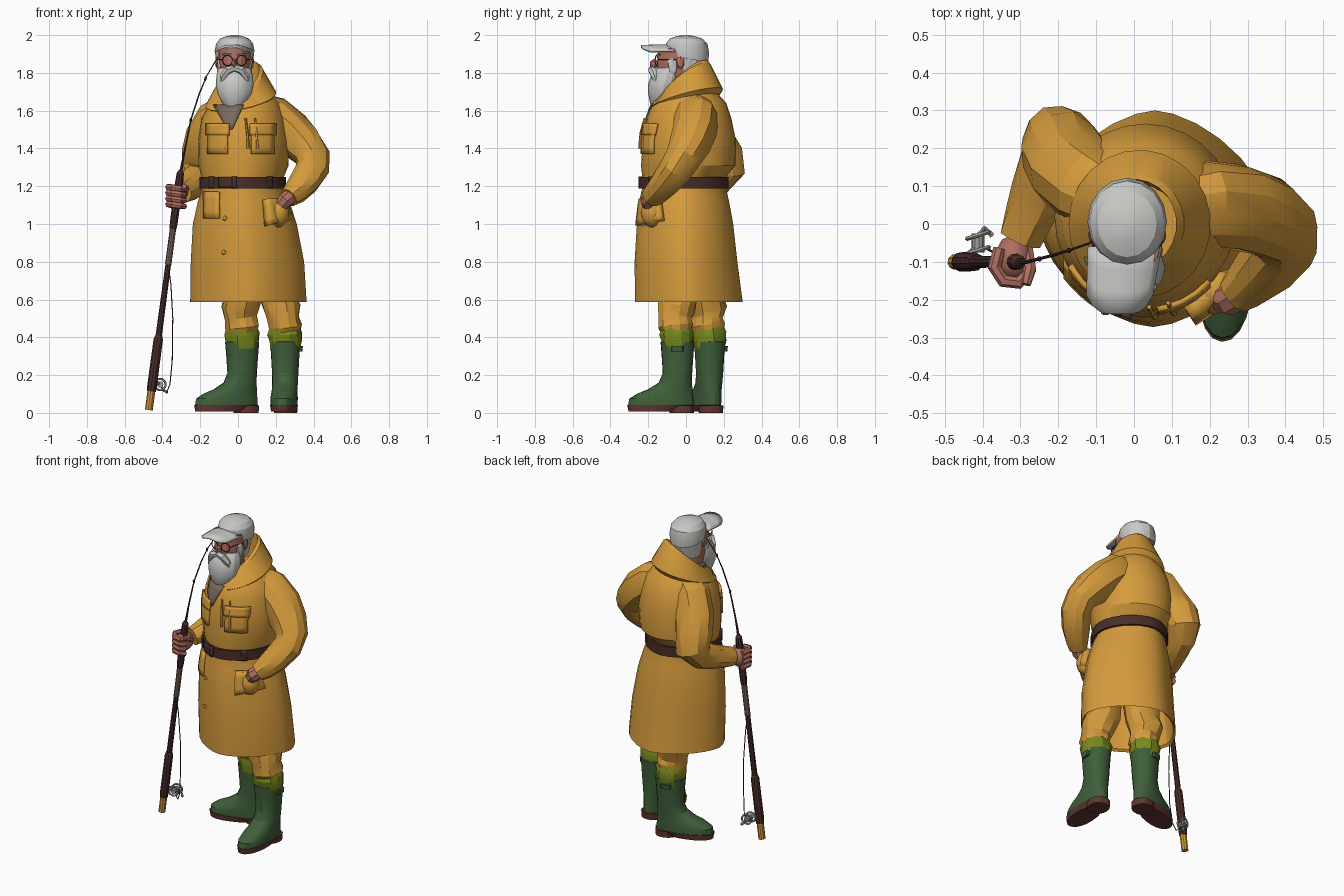
import bpy, bmesh, math, random
from mathutils import Vector, Matrix
random.seed(4)

def mat(name, r, g, b):
    m = bpy.data.materials.new(name)
    m.diffuse_color = (r, g, b, 1)
    return m

AMBER = mat("amber_cloth", 0.66, 0.325, 0.045)
GREEN = mat("boot_green", 0.05, 0.115, 0.042)
LIGHT = mat("light_grey", 0.58, 0.58, 0.56)
SKIN = mat("skin", 0.43, 0.16, 0.115)
BELT = mat("dark_brown", 0.065, 0.027, 0.022)
SOLE = mat("sole_brown", 0.12, 0.038, 0.03)
OLIVE = mat("olive_lining", 0.19, 0.25, 0.012)
TAUPE = mat("taupe", 0.2, 0.14, 0.11)
METAL = mat("metal_grey", 0.35, 0.35, 0.34)

def mesh(name, verts, faces, m, M=None):
    me = bpy.data.meshes.new(name)
    me.from_pydata([tuple(M @ Vector(v)) if M else tuple(v) for v in verts], [], faces)
    bm = bmesh.new()
    bm.from_mesh(me)
    bmesh.ops.recalc_face_normals(bm, faces=bm.faces)
    bm.to_mesh(me)
    bm.free()
    me.materials.append(m)
    o = bpy.data.objects.new(name, me)
    bpy.context.collection.objects.link(o)
    return o

def skin_rings(rings, closed=True, caps=True):
    n = len(rings[0])
    v = [p for r in rings for p in r]
    f = [(i*n+j, i*n+(j+1) % n, (i+1)*n+(j+1) % n, (i+1)*n+j)
         for i in range(len(rings)-1) for j in range(n if closed else n-1)]
    if caps:
        f += [tuple(range(n)), tuple(range(len(v)-n, len(v)))]
    return v, f

# loft: rings of (z, cx, cy, rx, ry[, tilt_x, tilt_y]) stacked upwards, p may vary per ring
def loft(name, rings, m, n=20, p=2.0, gap=None, caps=True, M=None):
    out = []
    for i, (z, cx, cy, rx, ry, *t) in enumerate(rings):
        tx, ty = t if t else (0, 0)
        q = p[i] if isinstance(p, list) else p
        ring = []
        for k in range(n):
            a = 2*math.pi*k/n
            if gap:
                a = math.radians(gap[0] + gap[1]/2 + (360-gap[1])*k/(n-1))
            c, s = math.cos(a), math.sin(a)
            ring.append((cx + rx*math.copysign(abs(c)**(2/q), c),
                         cy + ry*math.copysign(abs(s)**(2/q), s), z + tx*c + ty*s))
        out.append(ring)
    return mesh(name, *skin_rings(out, not gap, caps and not gap), m, M)

# tube: path of (x, y, z, radius), jitter wrinkles cloth
def tube(name, pts, m, n=8, jitter=0.0):
    P = [Vector(q[:3]) for q in pts]
    T = [(P[min(i+1, len(P)-1)] - P[max(i-1, 0)]).normalized() for i in range(len(P))]
    u = T[0].orthogonal().normalized()
    rings = []
    for i, q in enumerate(pts):
        if i:
            u = T[i-1].rotation_difference(T[i]) @ u
        w = T[i].cross(u)
        rings.append([P[i] + (u*math.cos(2*math.pi*k/n) + w*math.sin(2*math.pi*k/n))
                      * q[3]*(1 + random.uniform(-jitter, jitter)) for k in range(n)])
    return mesh(name, *skin_rings(rings), m)

def ball(name, loc, size, m, rot=(0, 0, 0), sub=2):
    bpy.ops.mesh.primitive_ico_sphere_add(subdivisions=sub, radius=1, location=loc, rotation=rot)
    o = bpy.context.object
    o.name, o.scale = name, size
    o.data.materials.append(m)
    return o

# Coat body with hollow skirt, squarish on the diagonal towards the hem
COAT = [(0.588, .055, .015, .308, .285), (0.80, .05, .0, .30, .272), (1.0, .036, -.005, .275, .255),
        (1.12, .03, -.01, .242, .238), (1.19, .025, -.01, .215, .222), (1.25, .025, -.01, .218, .222),
        (1.31, .03, .012, .238, .25), (1.44, .03, .018, .24, .247), (1.56, .03, .015, .222, .225),
        (1.64, .035, .018, .185, .195), (1.70, .035, .02, .13, .14)]
POW = [1.62, 1.65, 1.7, 1.75, 1.8, 1.8, 1.9, 2, 2, 2, 2]
inner = [(.95, .04, 0, .25, .23), (.60, .055, .015, .295, .27)]
loft("coat", inner + COAT, AMBER, 28, [1.62, 1.62] + POW)
loft("belt", [(1.188, .025, -.01, .20, .2), (1.188, .025, -.01, .229, .236), (1.25, .025, -.01, .229, .236),
              (1.25, .025, -.01, .20, .2)], BELT, 28, 1.82)

def front_y(x, z):
    for a, b, p, q in zip(COAT, COAT[1:], POW, POW[1:]):
        if a[0] <= z <= b[0]:
            t = (z-a[0])/(b[0]-a[0])
            _, cx, cy, rx, ry = [g+(h-g)*t for g, h in zip(a, b)]
            e = p+(q-p)*t
            d = min(abs(x-cx)/rx, .97)
            return cy - ry*(1-d**e)**(1/e)

# patch: quad (x, z corners) wrapped over the coat front
def patch(name, c, m, off=0.004, thick=0.012, n=5):
    v = []
    for i in range(n):
        for j in range(n):
            s, t = i/(n-1), j/(n-1)
            x, z = [(c[0][k]*(1-s)+c[1][k]*s)*(1-t) + (c[3][k]*(1-s)+c[2][k]*s)*t for k in (0, 1)]
            v.append((x, front_y(x, z)-off, z))
    f = [(i*n+j, i*n+n+j, i*n+n+j+1, i*n+j+1) for i in range(n-1) for j in range(n-1)]
    o = mesh(name, v, f, m)
    s = o.modifiers.new("thickness", 'SOLIDIFY')
    s.thickness, s.offset = thick, 0

def box(x0, x1, z0, z1):
    return [(x0, z1), (x1, z1), (x1, z0), (x0, z0)]

# Pockets, flaps, shirt opening, buckles, buttons
patch("shirt_opening", [(-.13, 1.63), (.03, 1.63), (-.03, 1.5), (-.055, 1.5)], TAUPE, .004, .008)
for x0, x1 in ((-.16, -.055), (.07, .19)):
    patch("chest_pocket", box(x0, x1, 1.37, 1.51), AMBER, .005, .014)
    patch("chest_flap", box(x0-.008, x1+.008, 1.47, 1.53), AMBER, .012, .014)
patch("right_pocket", box(-.18, -.1, 1.03, 1.17), AMBER, .006, .016)
patch("left_pocket", [(.14, 1.13), (.235, 1.13), (.275, 1.02), (.15, .99)], AMBER, .022, .05)
ball("pocket_bulge", (.212, -.178, 1.06), (.062, .062, .08), AMBER)
for x in (-.14, -.02, .17):
    patch("belt_loop", box(x-.012, x+.012, 1.188, 1.252), BELT, .018, .012)
patch("belt_buckle", box(-.1, -.03, 1.192, 1.248), BELT, .018, .014)
for x, z in ((-.065, 1.4), (-.07, 1.03), (-.075, .85)):
    ball("button", (x, front_y(x, z)-.004, z), (.014, .008, .014), AMBER, sub=1)
for x in (.05, .1):
    tube("drawstring", [(x-.01, front_y(x, 1.56)-.01, 1.56, .006), (x, front_y(x, 1.48)-.018, 1.48, .007),
                        (x+.005, front_y(x, 1.4)-.014, 1.4, .009)], AMBER, 6)

# Tall standing collar, open at the front
loft("collar", [(1.66, .01, -.005, .11, .11, .03, .05), (1.765, 0, 0, .112, .118, .055, .088),
                (1.755, .005, 0, .128, .132, .055, .085), (1.66, .015, 0, .188, .196, .035, .052),
                (1.635, .02, .005, .16, .17, .03, .045)], AMBER, 22, gap=(-102, 30))
loft("shirt_neck", [(1.55, 0, -.03, .12, .11), (1.70, -.01, -.03, .09, .09)], TAUPE, 14)

# Sleeves
tube("right_sleeve", [(-.04, .06, 1.60, .10), (-.11, .095, 1.555, .113), (-.163, .14, 1.455, .114),
                      (-.186, .19, 1.36, .112), (-.198, .215, 1.285, .102), (-.22, .17, 1.235, .085),
                      (-.25, .08, 1.2, .075), (-.275, .02, 1.18, .066), (-.3, -.04, 1.165, .056)], AMBER, 12, .05)
tube("left_sleeve", [(.09, .04, 1.60, .105), (.19, .055, 1.565, .115), (.275, .045, 1.495, .115),
                     (.345, .02, 1.42, .106), (.395, -.015, 1.355, .094), (.395, -.055, 1.29, .088),
                     (.35, -.11, 1.22, .08), (.3, -.16, 1.165, .066), (.27, -.185, 1.14, .054)], AMBER, 12, .05)
tube("left_wrist", [(.29, -.175, 1.155, .043), (.25, -.2, 1.125, .043), (.215, -.19, 1.08, .035)], SKIN, 8)

# Trousers, boot linings and boots; toe points along local -y
for side, x, y, turn in (("left", .25, -.045, -4), ("right", .022, .125, -72)):
    M = Matrix.Translation((x, y, 0)) @ Matrix.Rotation(math.radians(turn), 4, 'Z')
    cx, cy = x*.8 + .01, y*.8
    tube(side+"_trouser", [(x, y, .40, .072), (x, y-.01, .46, .09), (x-.008, y-.012, .5, .086), (x-.014, y-.01, .55, .1),
                           (cx, cy, .62, .1), (cx, cy, .78, .11), (cx, cy, .94, .1)], AMBER, 12, .07)
    tube(side+"_boot_lining", [(x, y, .34, .08), (x, y, .38, .088), (x-.002, y-.004, .42, .093),
                               (x-.004, y-.006, .45, .082)], OLIVE, 12, .05)
    loft(side+"_boot", [(.035, 0, -.088, .07, .175), (.075, 0, -.086, .072, .17), (.10, 0, -.068, .07, .15),
                        (.125, 0, -.038, .068, .118), (.16, 0, -.012, .068, .088), (.21, 0, 0, .07, .078),
                        (.30, 0, 0, .075, .084), (.375, 0, 0, .08, .09), (.38, 0, 0, .07, .08)], GREEN, 20, 2.2, M=M)
    loft(side+"_heel", [(0, 0, .022, .062, .065), (.04, 0, .022, .064, .067)], SOLE, 16, 2.4, M=M)
    loft(side+"_sole", [(.008, 0, -.12, .066, .14), (.042, 0, -.088, .074, .179)], SOLE, 20, 2.2, M=M)
    e = 1 if side == "left" else -1
    loft(side+"_boot_strap", [(.325, .078*e, .005, .012, .032), (.355, .08*e, .005, .014, .032)], GREEN, 8, 4, M=M)

# Head, ears, nose
HX = -.018
loft("head", [(1.68, HX, -.02, .06, .07), (1.76, HX, -.05, .075, .09), (1.82, HX, -.055, .085, .1),
              (1.87, HX, -.052, .088, .1), (1.93, HX, -.045, .088, .1)], SKIN, 16)
ball("nose", (HX-.004, -.168, 1.848), (.018, .026, .028), SKIN, sub=1)
for s in (-1, 1):
    ball("ear", (HX+s*.092, -.03, 1.855), (.012, .024, .036), SKIN, sub=1)
    ball("sideburn", (HX+s*.078, -.07, 1.835), (.018, .03, .06), LIGHT, sub=1)
    tube("moustache", [(HX, -.178, 1.825, .016), (HX+s*.035, -.18, 1.815, .022), (HX+s*.06, -.165, 1.78, .02),
                       (HX+s*.07, -.155, 1.74, .008)], LIGHT, 6)
    ball("eyebrow", (HX+s*.04, -.145, 1.898), (.03, .012, .006), LIGHT, sub=1)
    bpy.ops.mesh.primitive_torus_add(major_radius=.027, minor_radius=.0025, major_segments=14, minor_segments=5,
                                     location=(HX+s*.038, -.156, 1.866), rotation=(math.pi/2, 0, s*.25))
    bpy.context.object.name = "spectacle_rim"
    bpy.context.object.data.materials.append(BELT)
    tube("spectacle_arm", [(HX+s*.066, -.148, 1.872, .0025), (HX+s*.094, -.04, 1.872, .0025)], BELT, 5)

# Beard and hair
loft("beard", [(1.825, HX, -.085, .085, .07), (1.79, HX, -.1, .095, .085), (1.74, HX, -.115, .1, .085),
               (1.69, HX, -.125, .09, .075), (1.64, HX, -.135, .066, .055), (1.595, HX, -.145, .02, .02)],
     LIGHT, 16)
loft("hair", [(1.77, HX, .01, .075, .07), (1.90, HX, .015, .096, .1)], LIGHT, 14)

# Cap and curved brim
loft("cap", [(1.875, HX, .008, .1, .11, 0, -.02), (1.92, HX, .006, .105, .116, 0, -.012), (1.955, HX, .004, .098, .11),
             (1.98, HX, 0, .078, .088), (1.994, HX, -.002, .045, .05), (2.0, HX, -.002, .014, .016)], LIGHT, 16)
v, n = [], 11
for j in range(4):
    for i in range(n):
        u, t = i/(n-1)*2-1, j/3
        v.append((HX-.006-.014*t + u*(.098-.01*t), -.06 + (-.178+.05*abs(u)**4)*t, 1.952 - .03*u*u - .004*t))
o = mesh("cap_brim", v, [(j*n+i, j*n+i+1, j*n+n+i+1, j*n+n+i) for j in range(3) for i in range(n-1)], LIGHT)
o.modifiers.new("thickness", 'SOLIDIFY').thickness = .012

# Fishing rod held beside the body
A, B = Vector((-.472, -.1, .015)), Vector((-.305, -.1, 1.27))
def rod(name, stations, m):
    tube(name, [(*A.lerp(B, z/1.27), r) for z, r in stations], m, 10)
rod("rod_butt", [(0, .021), (.10, .021)], AMBER)
rod("rod_grip", [(.10, .024), (.12, .026), (.38, .025), (.40, .018)], BELT)
rod("rod_lower", [(.39, .017), (.78, .015)], BELT)
rod("rod_middle", [(.78, .017), (.98, .017)], TAUPE)
rod("rod_upper", [(.97, .018), (1.0, .021), (1.22, .022), (1.27, .019), (1.285, .01)], BELT)
tube("rod_tip", [(*B, .008), (-.282, -.1, 1.39, .005), (-.25, -.092, 1.55, .004), (-.205, -.08, 1.69, .004),
                 (-.165, -.067, 1.785, .003), (-.115, -.05, 1.87, .003)], BELT, 6)
for q in ((-.25, -.092, 1.55), (-.172, -.07, 1.77)):
    ball("rod_guide", q, (.008, .008, .014), BELT, sub=1)

# Reel and loose line
for y in (-.03, -.07):
    bpy.ops.mesh.primitive_torus_add(major_radius=.03, minor_radius=.006, major_segments=14, minor_segments=5,
                                     location=(-.412, y, .15), rotation=(math.pi/2, 0, .3))
    bpy.context.object.name = "reel_rim"
    bpy.context.object.data.materials.append(METAL)
tube("reel_spool", [(-.412, -.025, .15, .017), (-.412, -.075, .15, .017)], METAL, 10)
tube("reel_foot", [(-.45, -.095, .17, .01), (-.412, -.06, .15, .01)], METAL, 6)
tube("reel_handle", [(-.412, -.03, .15, .006), (-.395, -.01, .12, .006), (-.375, -.03, .11, .008)], METAL, 6)
tube("fishing_line", [(-.40, -.06, .12, .003), (-.38, -.07, .105, .003), (-.36, -.08, .15, .003), (-.348, -.09, .28, .003),
                      (-.345, -.095, .5, .003), (-.355, -.1, .68, .003), (-.372, -.1, .8, .003)], BELT, 5)

# Right hand gripping the rod
ball("right_palm", (-.318, -.09, 1.15), (.05, .062, .06), SKIN)
for k in range(4):
    z = 1.195 - k*.03
    tube("finger", [(-.355, -.065, z-.005, .017), (-.368, -.115, z, .018), (-.345, -.15, z-.003, .018),
                    (-.305, -.155, z-.008, .017), (-.28, -.13, z-.012, .014)], SKIN, 7)
tube("thumb", [(-.285, -.07, 1.16, .02), (-.275, -.12, 1.19, .018), (-.285, -.16, 1.2, .013)], SKIN, 7)

# Smooth shading with crisp creases
bpy.ops.object.select_all(action='SELECT')
bpy.context.view_layer.objects.active = bpy.data.objects["coat"]
bpy.ops.object.shade_smooth_by_angle(angle=math.radians(24))
